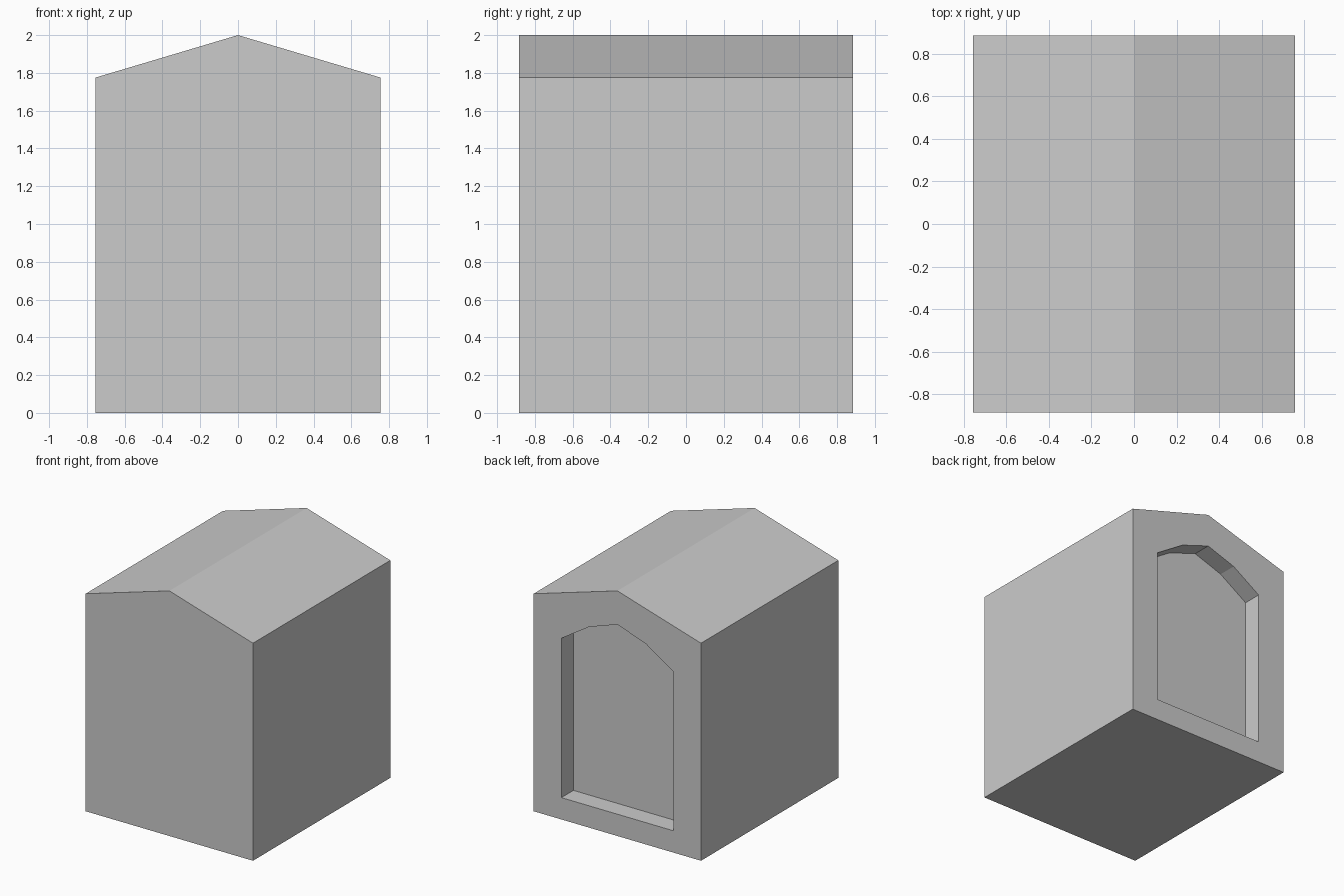
import bpy
import bmesh

if "Cube" in bpy.data.objects:
    bpy.data.objects.remove(bpy.data.objects["Cube"])

HALF_DEPTH = 0.885
RECESS_DEPTH = 0.155

grey = bpy.data.materials.new("plain grey")
grey.diffuse_color = (0.6, 0.6, 0.6, 1)
grey.use_nodes = True
grey.node_tree.nodes["Principled BSDF"].inputs["Base Color"].default_value = grey.diffuse_color


def mirrored(right_side):
    """Complete a symmetric outline from its right half, listed bottom to peak."""
    left_side = [(-x, z) for x, z in reversed(right_side) if x > 0]
    return right_side + left_side


def prism(name, outline, y0, y1):
    """Extrude an x/z outline along y."""
    bm = bmesh.new()
    face = bm.faces.new([bm.verts.new((x, y0, z)) for x, z in outline])
    ext = bmesh.ops.extrude_face_region(bm, geom=[face])
    for v in ext["geom"]:
        if isinstance(v, bmesh.types.BMVert):
            v.co.y = y1
    bmesh.ops.recalc_face_normals(bm, faces=bm.faces)
    mesh = bpy.data.meshes.new(name)
    bm.to_mesh(mesh)
    bm.free()
    mesh.materials.append(grey)
    obj = bpy.data.objects.new(name, mesh)
    bpy.context.collection.objects.link(obj)
    return obj


# Solid body with a low gabled roof
body = prism("gabled_body", mirrored([(0.755, 0), (0.755, 1.775), (0, 2)]),
             -HALF_DEPTH, HALF_DEPTH)

# Arched doorway recess in the back
arch = mirrored([(0.505, 0.178), (0.505, 1.478), (0.255, 1.638), (0, 1.725)])
cutter = prism("doorway_cutter", arch, HALF_DEPTH - RECESS_DEPTH, HALF_DEPTH + 0.2)
cutter.hide_render = True

cut = body.modifiers.new("doorway_recess", "BOOLEAN")
cut.operation = "DIFFERENCE"
cut.solver = "EXACT"
cut.object = cutter
bpy.context.view_layer.objects.active = body
bpy.ops.object.modifier_apply(modifier=cut.name)
bpy.data.objects.remove(cutter)
